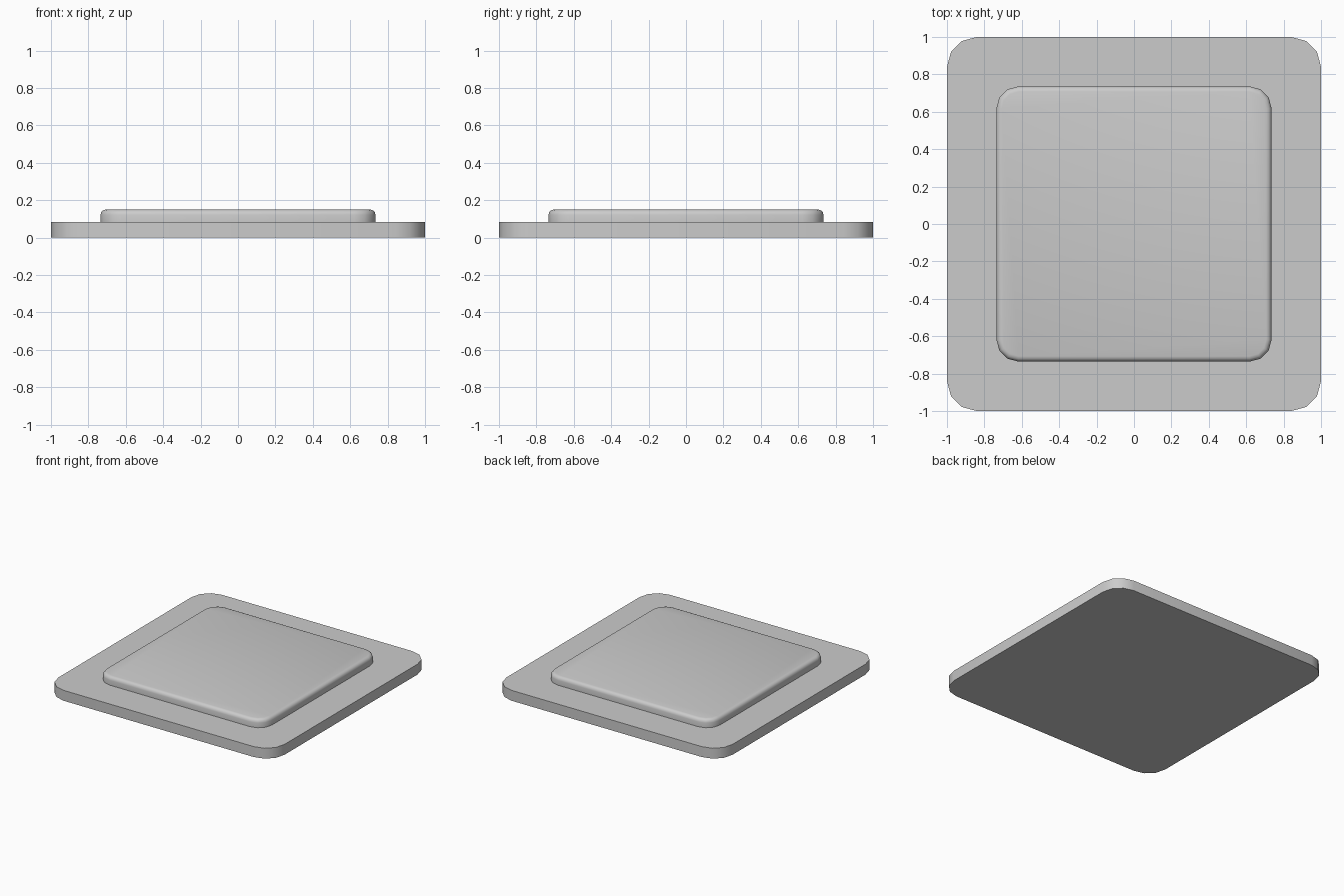
import bpy, bmesh, math

if "Cube" in bpy.data.objects:
    bpy.data.objects.remove(bpy.data.objects["Cube"])


def rounded_slab(name, half, radius, z0, z1, top_bevel=0.0):
    """Square slab with three-segment rounded corners and optional soft top rim."""
    bm = bmesh.new()
    ring = []
    c = half - radius
    for q, (sx, sy) in enumerate(((1, 1), (-1, 1), (-1, -1), (1, -1))):
        for i in range(4):
            a = math.radians(90 * q + 30 * i)
            ring.append(bm.verts.new((sx * c + radius * math.cos(a),
                                      sy * c + radius * math.sin(a), z0)))
    base = bm.faces.new(ring)
    ext = bmesh.ops.extrude_face_region(bm, geom=[base], use_keep_orig=True)
    top = [v for v in ext["geom"] if isinstance(v, bmesh.types.BMVert)]
    bmesh.ops.translate(bm, verts=top, vec=(0, 0, z1 - z0))
    bmesh.ops.recalc_face_normals(bm, faces=bm.faces[:])
    if top_bevel:
        rim = [e for e in bm.edges if all(v.co.z > z1 - 1e-5 for v in e.verts)]
        bmesh.ops.bevel(bm, geom=rim, offset=top_bevel, segments=3,
                        profile=0.5, affect='EDGES')
    mesh = bpy.data.meshes.new(name)
    bm.to_mesh(mesh)
    bm.free()
    obj = bpy.data.objects.new(name, mesh)
    bpy.context.collection.objects.link(obj)
    bpy.ops.object.select_all(action='DESELECT')
    obj.select_set(True)
    bpy.context.view_layer.objects.active = obj
    bpy.ops.object.shade_smooth_by_angle(angle=math.radians(40))
    return obj


# Wide lower plate with crisp rims
rounded_slab("base_plate", 1.0, 0.16, 0.0, 0.083)

# Smaller raised pad with a softened top rim
rounded_slab("raised_pad", 0.735, 0.115, 0.083, 0.15, top_bevel=0.028)
